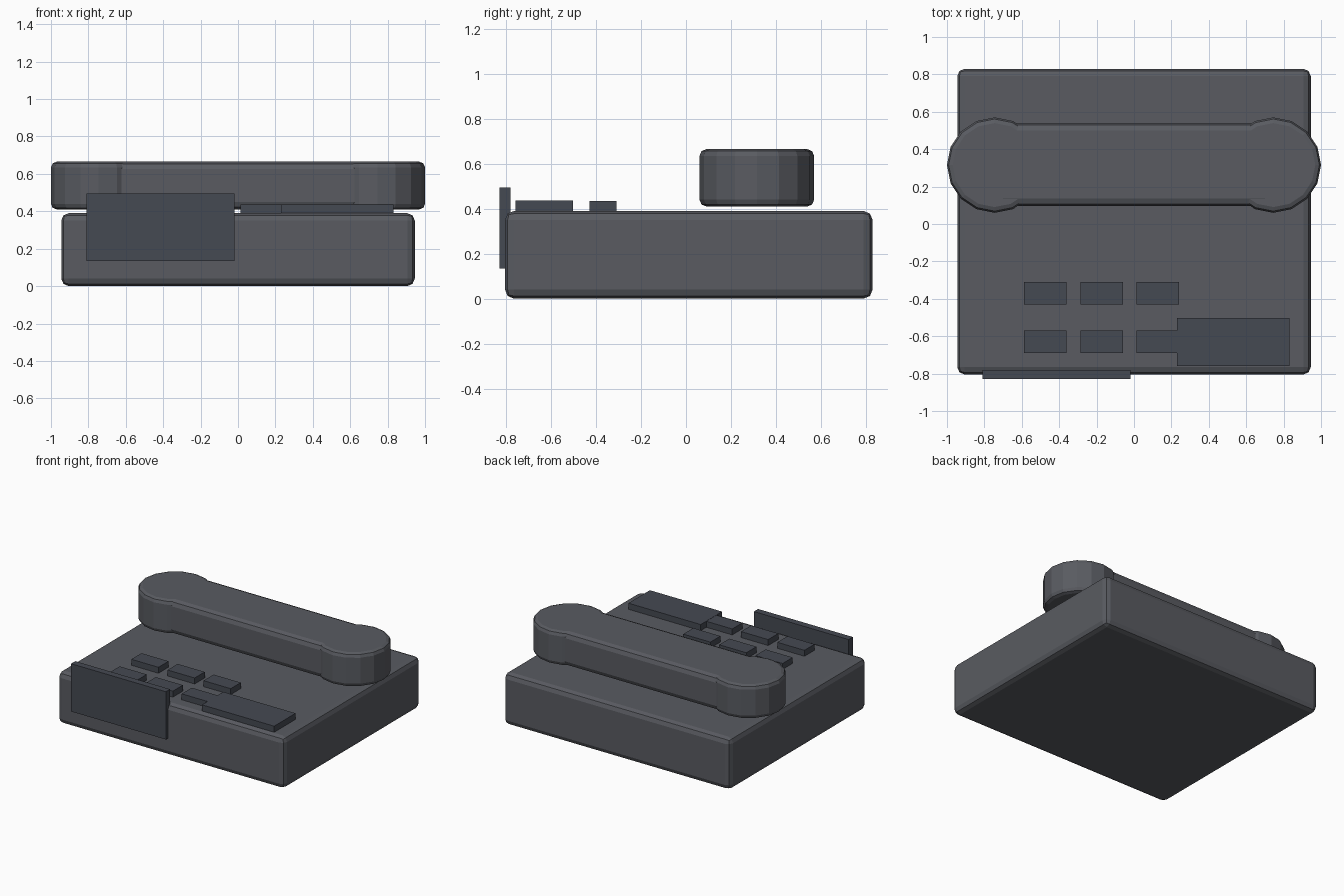
import bpy

if "Cube" in bpy.data.objects:
    bpy.data.objects.remove(bpy.data.objects["Cube"])


def material(name, rgb):
    mat = bpy.data.materials.new(name)
    mat.diffuse_color = (*rgb, 1)
    mat.use_nodes = True
    mat.node_tree.nodes["Principled BSDF"].inputs["Base Color"].default_value = mat.diffuse_color
    return mat


CASE = material("case_grey", (0.10, 0.105, 0.12))
DARK = material("dark_panel", (0.06, 0.067, 0.085))


def finish(obj, name, mat, bevel):
    obj.name = name
    obj.data.materials.append(mat)
    if bevel:
        mod = obj.modifiers.new("rounded_edges", 'BEVEL')
        mod.width = bevel
        mod.segments = 2
        mod.limit_method = 'ANGLE'
    return obj


def box(name, x, y, z, mat, bevel=0):
    """Box from (min, max) ranges on each axis."""
    centre = [(a + b) / 2 for a, b in (x, y, z)]
    bpy.ops.mesh.primitive_cube_add(size=1, location=centre)
    obj = bpy.context.object
    obj.scale = [b - a for a, b in (x, y, z)]
    bpy.ops.object.transform_apply(location=False, rotation=False, scale=True)
    return finish(obj, name, mat, bevel)


# Main case
box("base", (-0.945, 0.945), (-0.805, 0.83), (0, 0.39), CASE, 0.04)

# Handset: grip bar joining two round ends
box("handset_grip", (-0.74, 0.74), (0.095, 0.54), (0.41, 0.665), CASE, 0.04)
for side, label in ((-1, "left"), (1, "right")):
    bpy.ops.mesh.primitive_cylinder_add(vertices=16, radius=0.255, depth=0.255,
                                        location=(side * 0.745, 0.315, 0.5375),
                                        rotation=(0, 0, 1.5707963))
    finish(bpy.context.object, f"handset_end_{label}", CASE, 0.03)

# Two rows of three keys
for row, y in enumerate((-0.63, -0.37)):
    for col, x in enumerate((-0.475, -0.173, 0.127)):
        box(f"key_{row}_{col}", (x - 0.113, x + 0.113), (y - 0.06, y + 0.06),
            (0.37, 0.435), DARK)

# Flat panel beside the keys and upright plate at the front
box("side_panel", (0.23, 0.832), (-0.758, -0.503), (0.37, 0.436), DARK)
box("front_plate", (-0.81, -0.02), (-0.83, -0.78), (0.135, 0.495), DARK)
